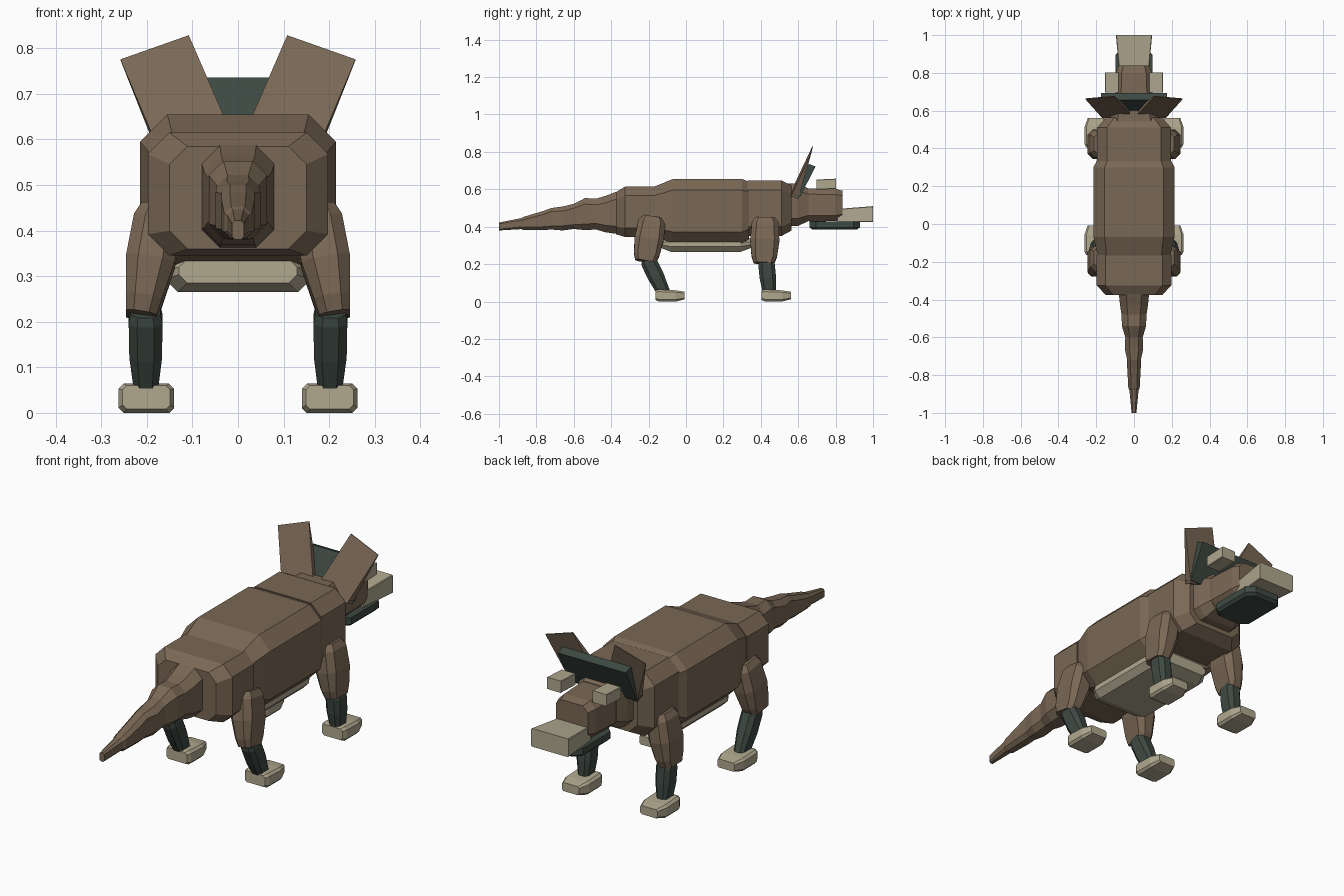
import bpy, bmesh
from mathutils import Vector


def material(name, rgb):
    m = bpy.data.materials.new(name)
    m.diffuse_color = (*rgb, 1)
    return m


BROWN = material("brown hide", (0.195, 0.138, 0.091))
TAN = material("pale tan", (0.434, 0.392, 0.275))
DARK = material("dark green", (0.048, 0.067, 0.056))


def finish(name, bm, mat):
    bmesh.ops.recalc_face_normals(bm, faces=bm.faces)
    me = bpy.data.meshes.new(name)
    bm.to_mesh(me)
    bm.free()
    me.materials.append(mat)
    ob = bpy.data.objects.new(name, me)
    bpy.context.collection.objects.link(ob)
    return ob


def loft(name, mat, axis, rings, chamfer=0.35):
    """Join chamfered rectangles (centre, half width, half depth) along an axis."""
    d = Vector(axis).normalized()
    u = Vector((1, 0, 0))
    u = (u - u.dot(d) * d).normalized()
    v = d.cross(u)
    bm = bmesh.new()
    loops = []
    for centre, a, b in rings:
        c = chamfer * min(a, b)
        pts = [(a, b - c), (a - c, b), (c - a, b), (-a, b - c),
               (-a, c - b), (c - a, -b), (a - c, -b), (a, c - b)]
        loops.append([bm.verts.new(Vector(centre) + u * p + v * q) for p, q in pts])
    for lo, hi in zip(loops, loops[1:]):
        for i in range(8):
            j = (i + 1) % 8
            bm.faces.new((lo[i], lo[j], hi[j], hi[i]))
    bm.faces.new(loops[0])
    bm.faces.new(loops[-1])
    return finish(name, bm, mat)


def along_y(name, mat, rings, x=0, chamfer=0.35):
    """Rings are (y, half width, z low, z high)."""
    return loft(name, mat, (0, 1, 0),
                [((x, y, (lo + hi) / 2), w, (hi - lo) / 2) for y, w, lo, hi in rings], chamfer)


def limb(name, mat, p0, p1, rings):
    """Rings are (fraction from p0 to p1, half width, half depth)."""
    p0, p1 = Vector(p0), Vector(p1)
    return loft(name, mat, p1 - p0, [(p0.lerp(p1, t), a, b) for t, a, b in rings], 0.5)


def slab(name, mat, corners, thick):
    """Plate through four corners, each with its own half thickness."""
    bm = bmesh.new()
    n = Vector((0, 0.93, -0.37))
    front, back = ([bm.verts.new(Vector(c) + n * t * s) for c, t in zip(corners, thick)]
                   for s in (1, -1))
    bm.faces.new(front)
    bm.faces.new(back[::-1])
    for i in range(4):
        j = (i + 1) % 4
        bm.faces.new((front[i], back[i], back[j], front[j]))
    return finish(name, bm, mat)


# Body
along_y("torso", BROWN, [(-0.175, 0.19, 0.35, 0.612), (-0.07, 0.215, 0.312, 0.655),
                         (0.30, 0.215, 0.312, 0.655), (0.338, 0.195, 0.335, 0.64)])
along_y("hips", BROWN, [(-0.375, 0.15, 0.36, 0.585), (-0.325, 0.198, 0.345, 0.615),
                        (-0.165, 0.198, 0.345, 0.615)])
along_y("shoulders", BROWN, [(0.33, 0.196, 0.35, 0.648), (0.51, 0.196, 0.35, 0.648),
                             (0.565, 0.145, 0.38, 0.62)])
along_y("belly", TAN, [(-0.13, 0.13, 0.285, 0.338), (-0.08, 0.16, 0.265, 0.345),
                       (0.29, 0.16, 0.265, 0.345), (0.345, 0.13, 0.285, 0.338)], chamfer=0.7)

# Tail of overlapping segments
along_y("tail", BROWN, [(-1.0, 0.013, 0.38, 0.422), (-0.88, 0.024, 0.387, 0.446),
                        (-0.87, 0.03, 0.382, 0.452), (-0.76, 0.036, 0.382, 0.485),
                        (-0.72, 0.036, 0.385, 0.50), (-0.66, 0.049, 0.38, 0.508),
                        (-0.60, 0.046, 0.388, 0.522), (-0.54, 0.064, 0.382, 0.553),
                        (-0.48, 0.066, 0.385, 0.55), (-0.43, 0.074, 0.37, 0.565),
                        (-0.37, 0.08, 0.362, 0.588), (-0.32, 0.075, 0.37, 0.58)], chamfer=0.5)

# Head
along_y("neck", BROWN, [(0.53, 0.13, 0.40, 0.632), (0.60, 0.12, 0.405, 0.63),
                        (0.655, 0.10, 0.43, 0.605)])
along_y("head", BROWN, [(0.63, 0.095, 0.432, 0.60), (0.67, 0.10, 0.428, 0.605),
                        (0.80, 0.095, 0.43, 0.602), (0.838, 0.082, 0.44, 0.592)])
along_y("snout", TAN, [(0.81, 0.078, 0.425, 0.495), (1.0, 0.096, 0.425, 0.51)], chamfer=0.08)
loft("lower_jaw", DARK, (0, 0, 1), [((0, 0.795, 0.385), 0.085, 0.12),
                                    ((0, 0.795, 0.397), 0.097, 0.135),
                                    ((0, 0.795, 0.428), 0.097, 0.135)])
slab("neck_crest", DARK, [(-0.175, 0.59, 0.565), (0.175, 0.59, 0.565),
                          (0.175, 0.674, 0.729), (-0.175, 0.674, 0.729)], [0.02] * 4)

# Paired parts
for side, s in (("right", 1), ("left", -1)):
    along_y(side + "_brow", TAN, [(0.697, 0.037, 0.598, 0.652), (0.803, 0.037, 0.602, 0.657)],
            s * 0.117, 0.1)
    slab(side + "_ear_plate", BROWN,
         [(s * 0.168, 0.58, 0.555), (s * 0.012, 0.59, 0.60),
          (s * 0.108, 0.677, 0.828), (s * 0.258, 0.663, 0.775)], [0.021, 0.021, 0.002, 0.002])
    legs = (("rear", (-0.178, 0.45), (-0.217, 0.215), (-0.115, 0.04), -0.085),
            ("front", (0.425, 0.445), (0.417, 0.205), (0.446, 0.04), 0.483))
    for end, hip, knee, ankle, foot_y in legs:
        name = f"{side}_{end}_"
        limb(name + "thigh", BROWN, (s * 0.172, *hip), (s * 0.212, *knee),
             [(0, 0.04, 0.055), (0.12, 0.052, 0.072), (0.5, 0.054, 0.078),
              (0.85, 0.04, 0.068), (1, 0.034, 0.055)])
        limb(name + "shin", DARK, (s * 0.203, knee[0] + 0.012, knee[1] + 0.01),
             (s * 0.202, *ankle),
             [(0, 0.033, 0.038), (0.1, 0.037, 0.044), (0.5, 0.036, 0.044), (1, 0.024, 0.034)])
        along_y(name + "foot", TAN,
                [(foot_y - 0.078, 0.052, 0.008, 0.06), (foot_y - 0.06, 0.061, 0, 0.064),
                 (foot_y + 0.03, 0.061, 0, 0.06), (foot_y + 0.078, 0.044, 0.012, 0.052)],
                s * 0.201)
